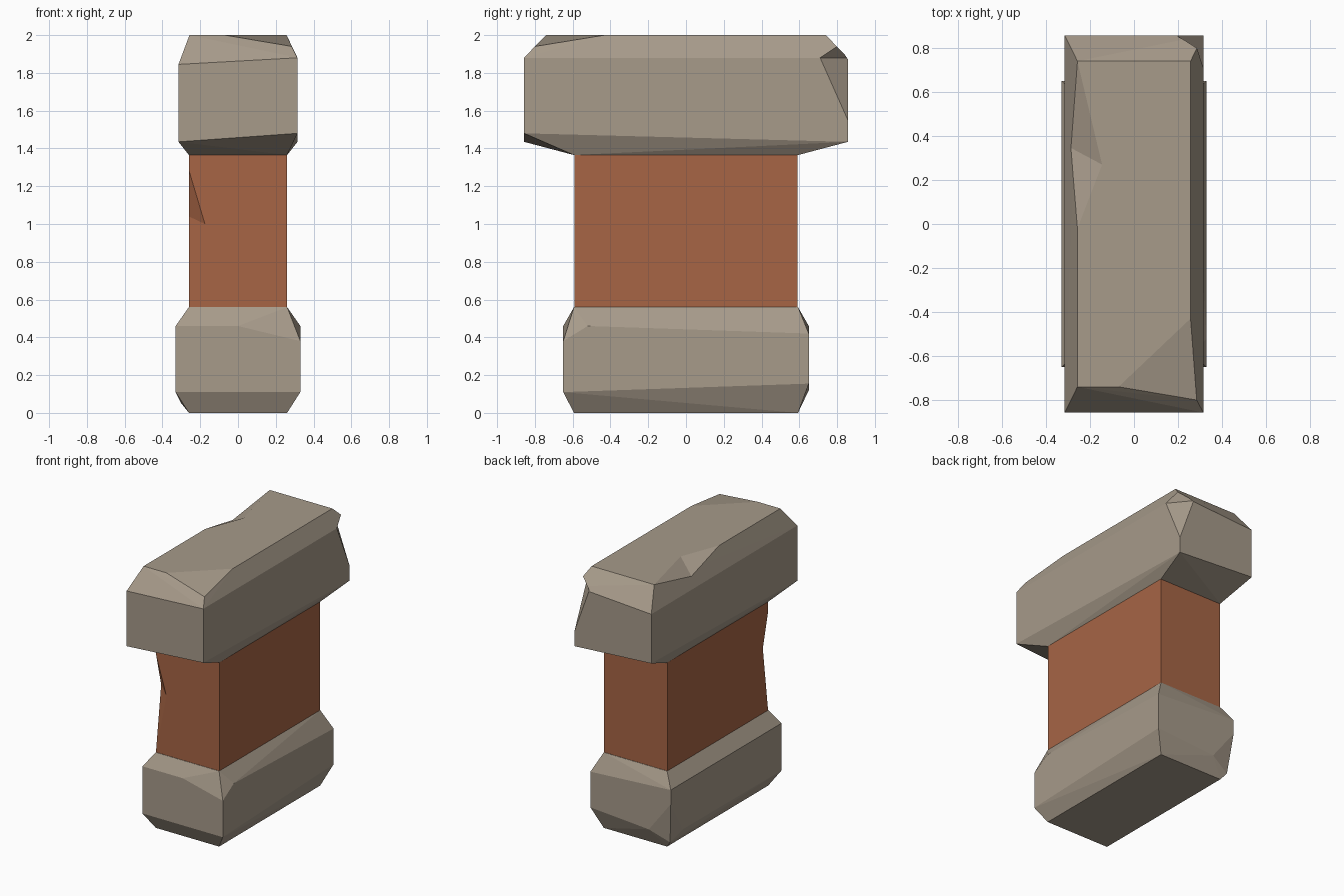
import bpy, bmesh

if "Cube" in bpy.data.objects:
    bpy.data.objects.remove(bpy.data.objects["Cube"])


def material(name, rgb):
    m = bpy.data.materials.new(name)
    m.diffuse_color = (*rgb, 1)
    m.use_nodes = True
    m.node_tree.nodes["Principled BSDF"].inputs["Base Color"].default_value = m.diffuse_color
    return m


STONE = material("warm grey stone", (0.385, 0.325, 0.255))
BRICK = material("orange brick", (0.385, 0.130, 0.060))


def hull(name, points, mat=None):
    """Faceted solid wrapped around a handful of corner points."""
    bm = bmesh.new()
    for p in points:
        bm.verts.new(p)
    out = bmesh.ops.convex_hull(bm, input=bm.verts[:])
    loose = [v for v in bm.verts if not v.link_faces]
    bmesh.ops.delete(bm, geom=loose, context='VERTS')
    bmesh.ops.recalc_face_normals(bm, faces=bm.faces[:])
    me = bpy.data.meshes.new(name)
    bm.to_mesh(me)
    bm.free()
    ob = bpy.data.objects.new(name, me)
    bpy.context.collection.objects.link(ob)
    if mat:
        me.materials.append(mat)
    return ob


def chip(ob, name, points):
    """Knock a chip out of a solid with a faceted cutter."""
    cutter = hull(name, points)
    cutter.hide_render = True
    cutter.hide_set(True)
    mod = ob.modifiers.new(name, 'BOOLEAN')
    mod.operation = 'DIFFERENCE'
    mod.solver = 'EXACT'
    mod.object = cutter


def ring(x, y, z, skip=()):
    """Four corners; z is one height or heights for FL, FR, BR, BL."""
    zs = z if isinstance(z, tuple) else (z,) * 4
    xy = [(-x, -y), (x, -y), (x, y), (-x, y)]
    return [(*xy[i], zs[i]) for i in range(4) if i not in skip]


# base block: chamfered stone with two broken corners
hull("base_stone",
     ring(0.26, 0.593, 0)
     + ring(0.33, 0.65, (0.11, 0.11, 0.155, 0), skip=(3,))
     + [(-0.15, 0.65, 0.12), (-0.33, 0.51, 0.115), (-0.30, 0.615, 0.05), (-0.33, 0.65, 0.355)]
     + ring(0.33, 0.65, (0.46, 0.38, 0.42, 0.46))
     + [(0.0, -0.65, 0.46), (0.33, -0.52, 0.46)]
     + ring(0.26, 0.593, 0.56), STONE)

# brick pillar with a chipped front left edge
pillar = hull("brick_pillar", ring(0.26, 0.59, 0.56) + ring(0.26, 0.59, 1.365), BRICK)
chip(pillar, "pillar_chip_cutter",
     [(-0.26, -0.59, 1.285), (-0.175, -0.59, 1.0), (-0.26, -0.53, 1.04),
      (-0.26, -0.59, 0.57), (-0.32, -0.70, 1.0)])

# cap stone, wider front to back, front right top corner worn flat
cap = hull("cap_stone",
           ring(0.26, 0.593, 1.365)
           + ring(0.315, 0.857, (1.435, 1.48, 1.435, 1.475))
           + ring(0.315, 0.857, (1.845, 1.88, 1.88, 1.84))
           + ring(0.257, 0.74, 2.0, skip=(1,))
           + [(0.257, -0.43, 2.0), (-0.07, -0.74, 2.0), (0.285, -0.80, 1.94)], STONE)

# chip in the back right corner and in the top left edge of the cap
chip(cap, "corner_chip_cutter",
     [(0.315, 0.71, 1.88), (0.315, 0.857, 1.55), (0.195, 0.857, 1.88),
      (0.286, 0.80, 1.94), (0.265, 0.78, 1.88), (0.45, 1.0, 1.85)])
chip(cap, "edge_chip_cutter",
     [(-0.257, 0.74, 2.0), (-0.257, -0.02, 2.0), (-0.145, 0.27, 2.0),
      (-0.295, 0.35, 1.915), (-0.42, 0.35, 2.08)])
